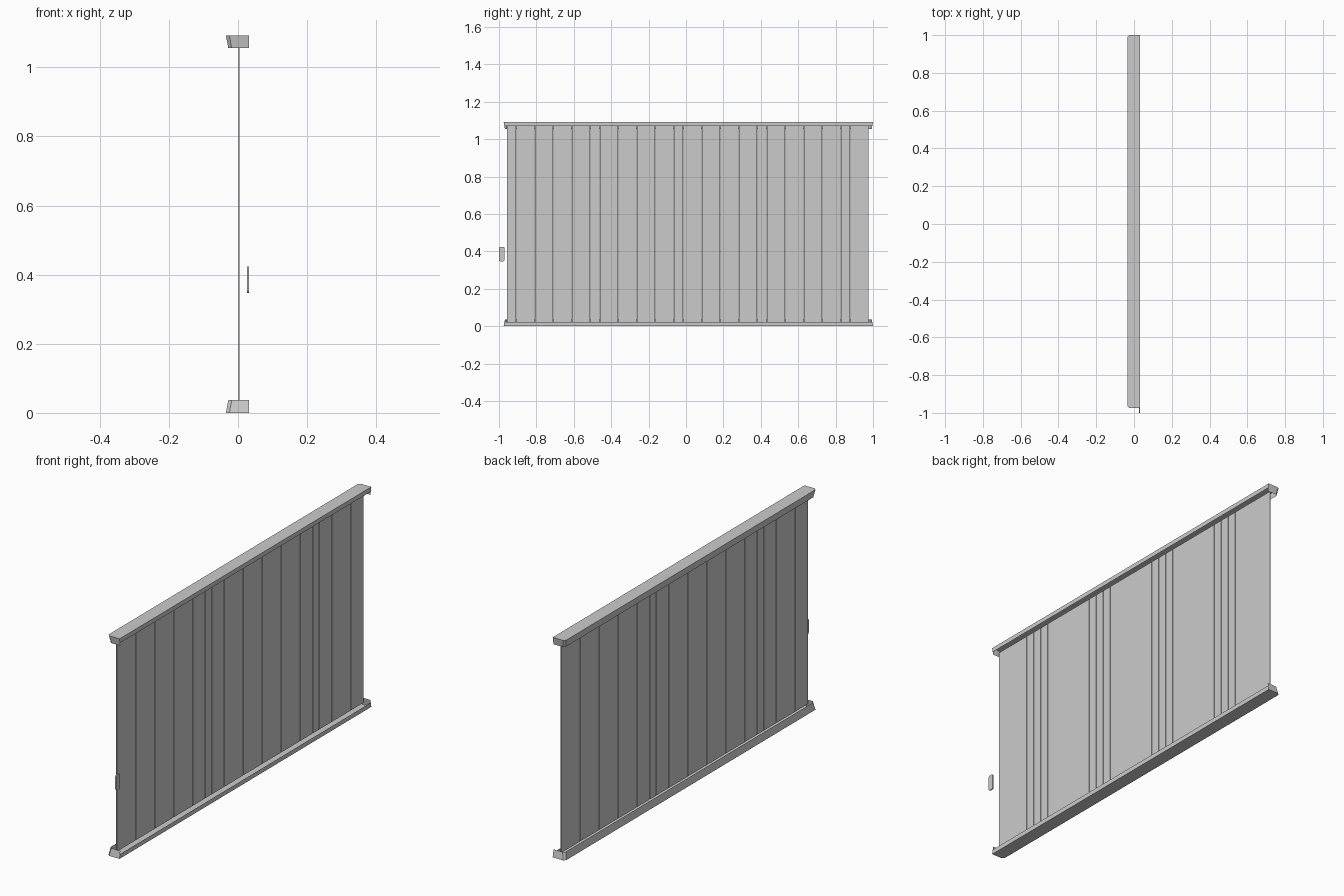
import bpy, bmesh

if "Cube" in bpy.data.objects:
    bpy.data.objects.remove(bpy.data.objects["Cube"])

def finish(bm, name):
    me = bpy.data.meshes.new(name)
    bm.to_mesh(me)
    bm.free()
    ob = bpy.data.objects.new(name, me)
    bpy.context.collection.objects.link(ob)
    return ob

def box(name, lo, hi, bevel=0):
    bm = bmesh.new()
    bmesh.ops.create_cube(bm, size=1)
    for v in bm.verts:
        v.co = [l + (c + 0.5) * (h - l) for c, l, h in zip(v.co, lo, hi)]
    if bevel:
        # round the four corners of the flat plate
        edges = [e for e in bm.edges if abs(e.verts[0].co.x - e.verts[1].co.x) > 1e-5]
        bmesh.ops.bevel(bm, geom=edges, offset=bevel, segments=3, profile=0.5, affect='EDGES')
    return finish(bm, name)

X0, X1 = -0.035, 0.032       # rail depth
Y0, Y1 = -0.975, 1.0         # rail length
HEIGHT = 1.092

def outline(inset, z, c=0.01):
    # U-shaped plan with cut corners, open towards +x
    x, a, b = X0 + inset, Y0 + inset, Y1 - inset
    return [(X1, a, z), (x + c, a, z), (x, a + c, z),
            (x, b - c, z), (x + c, b, z), (X1, b, z)]

def rail(name, z_cap, sign):
    # sloping valance with end returns, closed cap and a short rear lip
    bm = bmesh.new()
    cap = [bm.verts.new(p) for p in outline(0, z_cap)]
    rim = [bm.verts.new(p) for p in outline(0.007, z_cap - sign * 0.037)]
    lip = [bm.verts.new((X1, y, z_cap - sign * 0.022)) for y in (Y0 + 0.004, Y1 - 0.004)]
    for i in range(5):
        bm.faces.new((cap[i], cap[i + 1], rim[i + 1], rim[i]))
    bm.faces.new(cap)
    bm.faces.new((cap[5], cap[0], lip[0], lip[1]))
    bmesh.ops.recalc_face_normals(bm, faces=bm.faces)
    return finish(bm, name)

# Head rail and its mirrored floor rail
rail("head_rail", HEIGHT, 1)
rail("floor_rail", 0.0, -1)

# Vertical slats with hairline gaps
N, START, PITCH, GAP = 39, -0.957, 0.0496, 0.0015
for i in range(N):
    y = START + i * PITCH
    box(f"slat_{i + 1:02d}", (0.001, y, 0.022), (0.005, y + PITCH - GAP, 1.07))

# Small control plate beside the blind
box("control_plate", (0.026, -1.0, 0.347), (0.032, -0.971, 0.424), 0.007)
